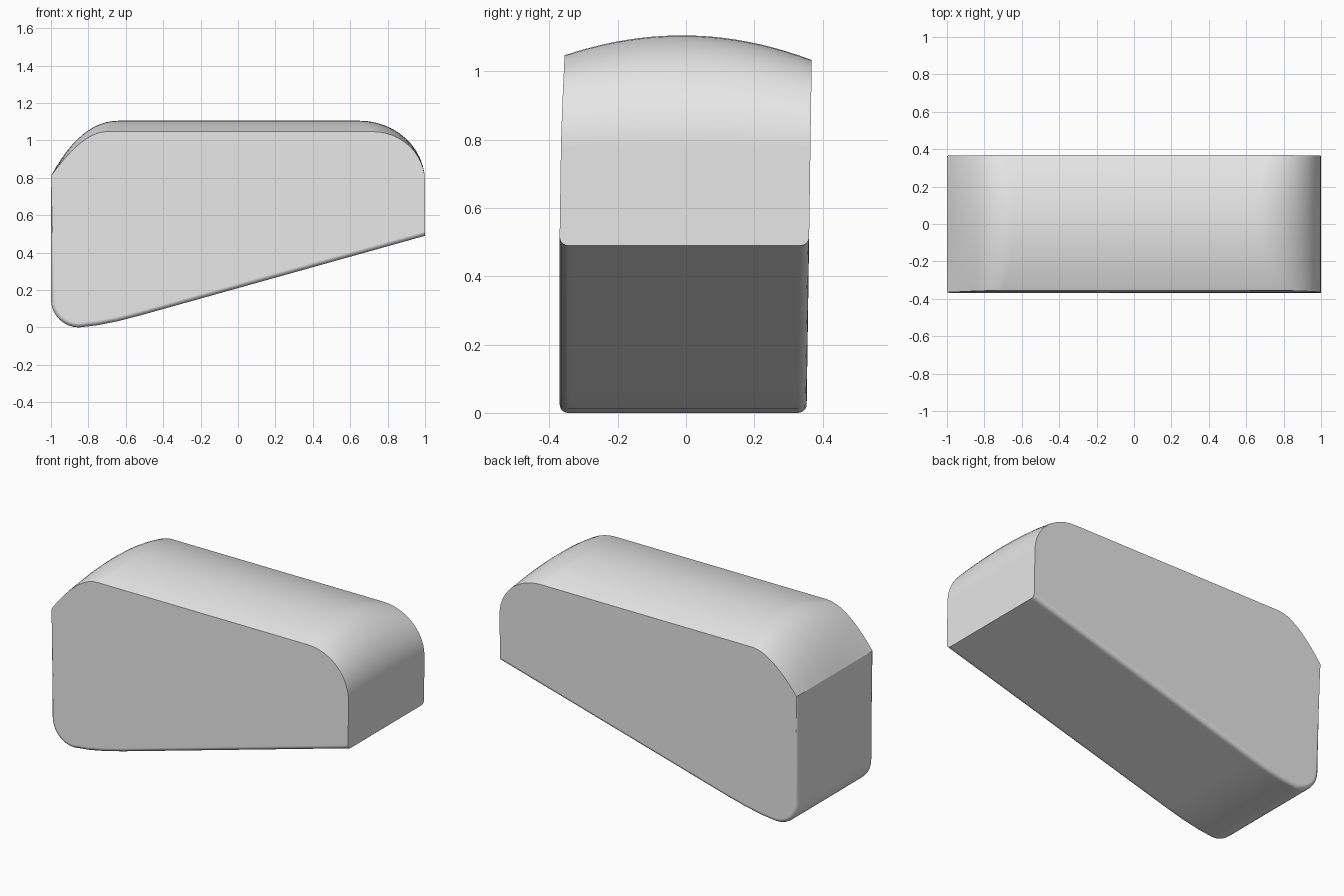
import bpy, bmesh
from math import sin, cos, pi

if "Cube" in bpy.data.objects:
    bpy.data.objects.remove(bpy.data.objects["Cube"], do_unlink=True)

grey = bpy.data.materials.new("light grey")
grey.use_nodes = True
colour = (0.8, 0.8, 0.8, 1)
grey.diffuse_color = colour
grey.node_tree.nodes["Principled BSDF"].inputs["Base Color"].default_value = colour

FILLET = 0.025
STEPS = 12


def outline(u, inset):
    """Side outline at width fraction u; the underside is drawn in by inset."""
    s = 2 * u - 1
    crown = 1 - s * s
    top = 1.04 - 0.007 * s + 0.065 * crown
    pts = []
    # rounded lower corner
    for i in range(9):
        a = pi + pi / 2 * i / 8
        r = 0.15 - inset
        pts.append((-0.85 + r * cos(a), 0.15 + r * sin(a)))
    # sloping underside
    for x, z in ((-0.75, 0.012), (-0.64, 0.034), (-0.52, 0.065), (1, 0.49)):
        pts.append((x, z + inset))
    # broad round shoulder at the low end
    cx = 0.72 - 0.07 * crown
    for i in range(STEPS + 1):
        a = pi / 2 * i / STEPS
        pts.append((cx + (1 - cx) * cos(a), 0.78 + (top - 0.78) * sin(a)))
    # sloped shoulder at the tall end
    end, bend = -0.7 + 0.06 * crown, -0.83 - 0.01 * crown
    for i in range(STEPS + 1):
        t = i / STEPS
        k = 1 - t
        pts.append((k * k * end + 2 * k * t * bend - t * t,
                    top + (0.81 - top) * t * t))
    return pts


def place(x, z, u):
    """Set a point between the slightly leaning front and back sides."""
    front = -0.37 + 0.015 * max(0, (z - 0.5) / 0.55) ** 2
    back = 0.353 + 0.015 * min(1, z / 1.03)
    return x, front + (back - front) * u, z


# Stations across the width, closer together in the edge fillets
edge = [(FILLET * (1 - cos(pi / 2 * i / 5)) / 0.73,
         FILLET * (1 - sin(pi / 2 * i / 5))) for i in range(6)]
middle = [(u / 20, 0) for u in range(1, 20)]
stations = edge + middle + [(1 - u, inset) for u, inset in reversed(edge)]

# Loft the body through the stations and close both sides
bm = bmesh.new()
rings = [[bm.verts.new(place(x, z, u)) for x, z in outline(u, inset)]
         for u, inset in stations]
for a, b in zip(rings, rings[1:]):
    n = len(a)
    for i in range(n):
        j = (i + 1) % n
        bm.faces.new((a[i], a[j], b[j], b[i]))
bm.faces.new(rings[0])
bm.faces.new(rings[-1])
bmesh.ops.recalc_face_normals(bm, faces=bm.faces)

mesh = bpy.data.meshes.new("body")
bm.to_mesh(mesh)
bm.free()
mesh.materials.append(grey)
body = bpy.data.objects.new("body", mesh)
bpy.context.collection.objects.link(body)

# Smooth rounded surfaces, sharp side edges
bpy.context.view_layer.objects.active = body
body.select_set(True)
bpy.ops.object.shade_smooth_by_angle(angle=0.45)
normals = body.modifiers.new("flat sides", 'WEIGHTED_NORMAL')
normals.keep_sharp = True
